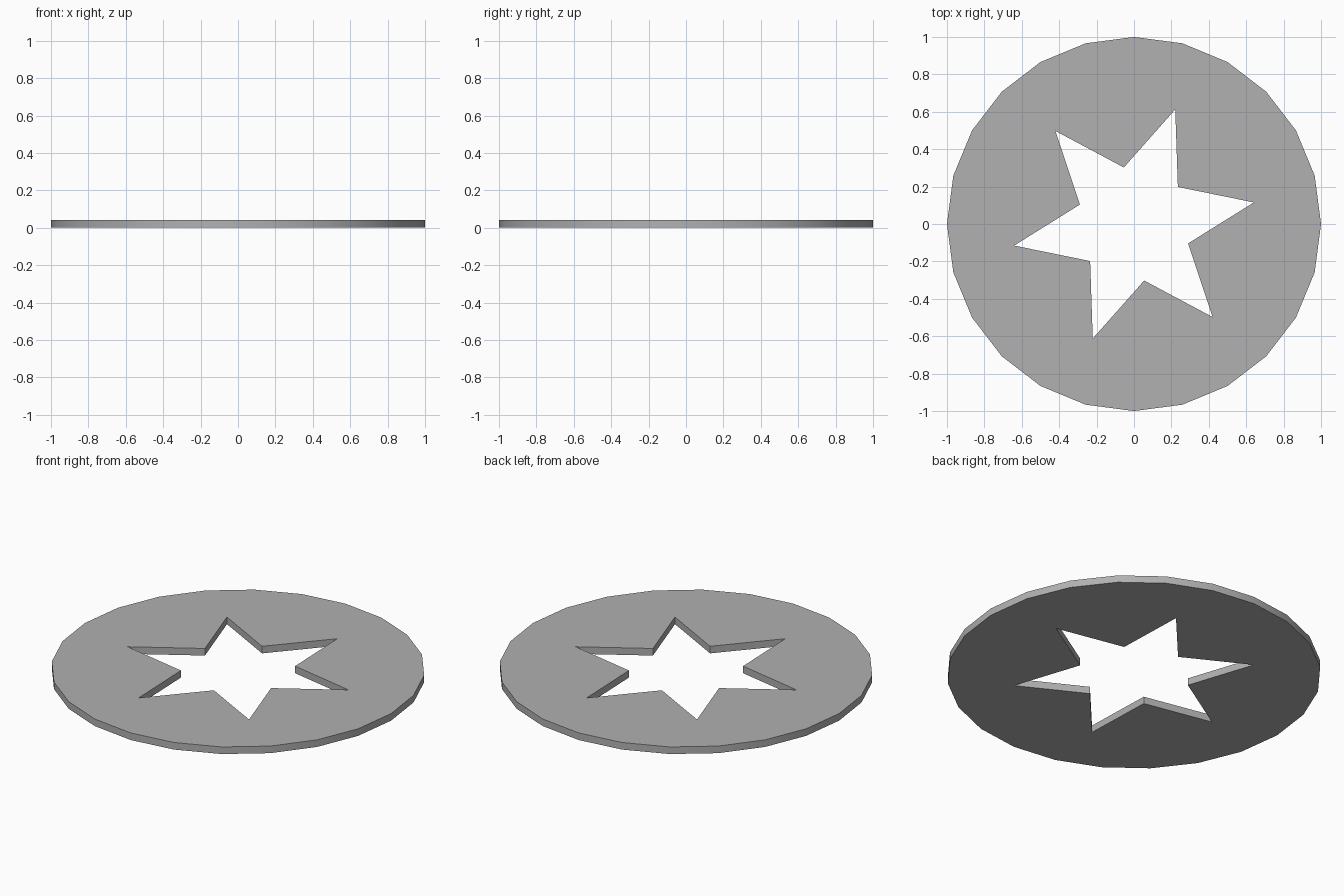
import bpy, bmesh
from math import cos, sin, radians

if "Cube" in bpy.data.objects:
    bpy.data.objects.remove(bpy.data.objects["Cube"])

THICKNESS = 0.042
STAR_TURN = 10.2
TIP_RADIUS, NOTCH_RADIUS = 0.651, 0.307


def polar(bm, radius, degrees):
    a = radians(degrees)
    return bm.verts.new((radius * cos(a), radius * sin(a), 0))


bm = bmesh.new()

# 24-sided rim and six-pointed star opening
rim = [polar(bm, 1.0, 15 * i) for i in range(24)]
star = [polar(bm, NOTCH_RADIUS if i % 2 else TIP_RADIUS, STAR_TURN + 30 * i)
        for i in range(12)]

# Flat plate between the two outlines
for i in range(12):
    j = (i + 1) % 12
    bm.faces.new((rim[2 * i], rim[2 * i + 1], rim[2 * j], star[j], star[i]))

# Give the plate its thickness
top = bmesh.ops.extrude_face_region(bm, geom=bm.faces[:])["geom"]
bmesh.ops.translate(bm, vec=(0, 0, THICKNESS),
                    verts=[g for g in top if isinstance(g, bmesh.types.BMVert)])
bmesh.ops.recalc_face_normals(bm, faces=bm.faces[:])

mesh = bpy.data.meshes.new("star_disc")
bm.to_mesh(mesh)
bm.free()
disc = bpy.data.objects.new("star_disc", mesh)
bpy.context.collection.objects.link(disc)

# Mid grey material
grey = bpy.data.materials.new("mid_grey")
grey.diffuse_color = (0.44, 0.44, 0.44, 1)
grey.use_nodes = True
grey.node_tree.nodes["Principled BSDF"].inputs["Base Color"].default_value = grey.diffuse_color
mesh.materials.append(grey)

# Smooth round rim, crisp plate and star edges
bpy.context.view_layer.objects.active = disc
disc.select_set(True)
bpy.ops.object.shade_smooth_by_angle(angle=radians(30))
